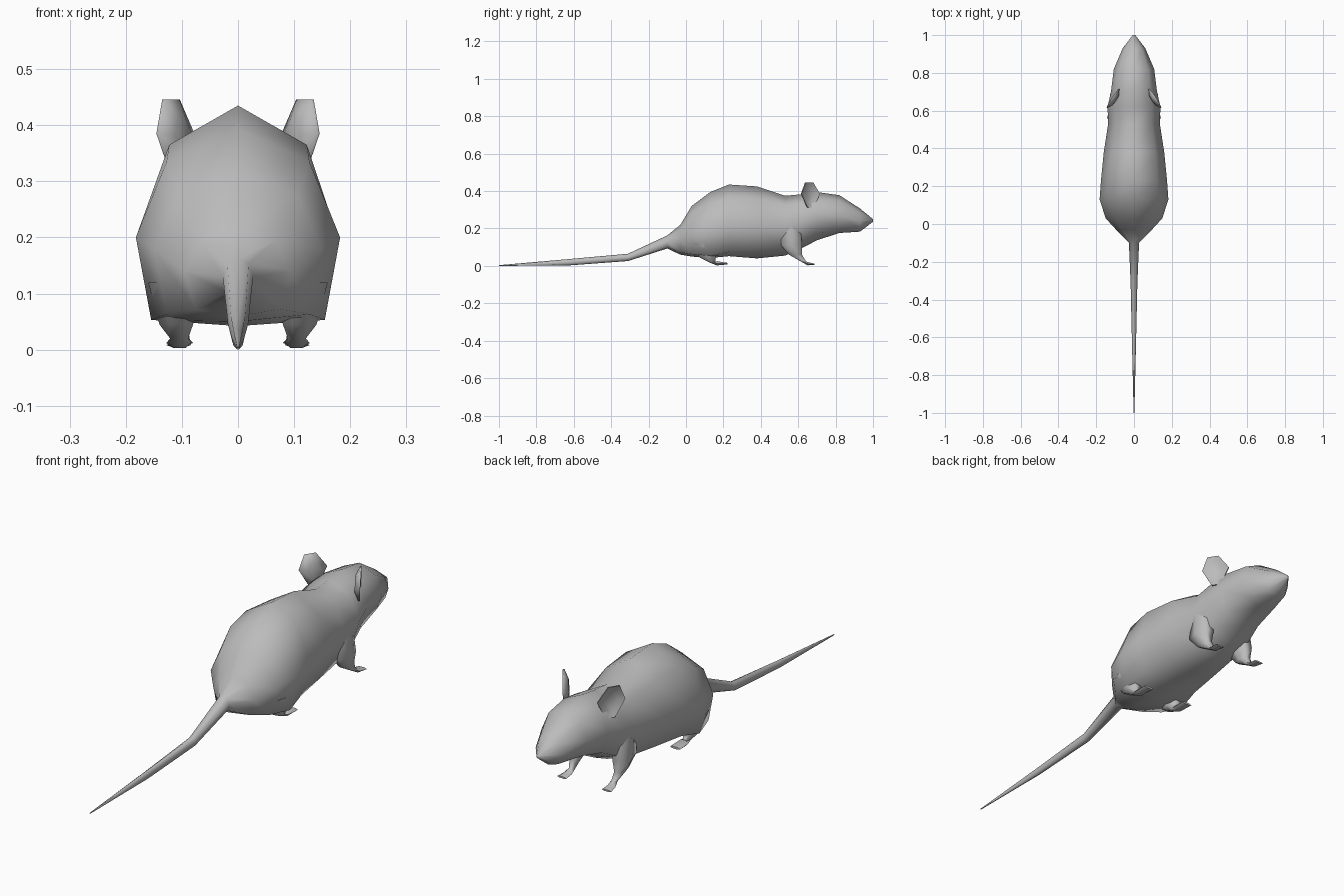
import bpy, bmesh, math
from mathutils import Vector

if "Cube" in bpy.data.objects:
    bpy.data.objects.remove(bpy.data.objects["Cube"])

grey = bpy.data.materials.new("grey fur")
grey.diffuse_color = (0.5, 0.5, 0.5, 1)
grey.use_nodes = True
grey.node_tree.nodes["Principled BSDF"].inputs["Base Color"].default_value = grey.diffuse_color


def loft(name, rings):
    """Skin a list of equal rings, cap both ends, shade smooth."""
    bm = bmesh.new()
    loops = [[bm.verts.new(p) for p in ring] for ring in rings]
    n = len(loops[0])
    for a, b in zip(loops, loops[1:]):
        for i in range(n):
            j = (i + 1) % n
            bm.faces.new((a[i], a[j], b[j], b[i]))
    bm.faces.new(loops[0])
    bm.faces.new(loops[-1])
    bmesh.ops.recalc_face_normals(bm, faces=bm.faces)
    me = bpy.data.meshes.new(name)
    bm.to_mesh(me)
    bm.free()
    me.materials.append(grey)
    ob = bpy.data.objects.new(name, me)
    bpy.context.collection.objects.link(ob)
    bpy.ops.object.select_all(action='DESELECT')
    ob.select_set(True)
    bpy.context.view_layer.objects.active = ob
    bpy.ops.object.shade_smooth_by_angle(angle=math.radians(75))
    return ob


def mirror_x(ob):
    ob.modifiers.new("mirror", 'MIRROR').use_axis[0] = True


def body_ring(y, top, mid, bottom, w, lx=0.75, lz=0.75):
    """Eight-sided section; lx, lz set how square the underside is."""
    up, down = top - mid, mid - bottom
    half = [(0.7 * w, mid + 0.69 * up), (w, mid), (lx * w, mid - lz * down)]
    return ([(0, y, top)] + [(x, y, z) for x, z in half] + [(0, y, bottom)]
            + [(-x, y, z) for x, z in reversed(half)])


# Body with head and tail: y, top, middle, bottom, half width, underside shape
sections = [
    (-1.0, .004, .002, 0, .002), (-.62, .037, .02, .003, .011),
    (-.31, .065, .045, .026, .018), (-.1, .163, .13, .093, .027),
    (-.03, .22, .14, .06, .095, .8, .85), (.03, .32, .18, .05, .15, .85, .9),
    (.13, .395, .2, .042, .182, .85, .93), (.23, .435, .21, .052, .175, .8, .85),
    (.38, .425, .21, .04, .16), (.53, .375, .21, .055, .137),
    (.62, .383, .24, .095, .14), (.7, .395, .27, .137, .122),
    (.82, .378, .27, .176, .107), (.93, .307, .24, .183, .06),
    (1.0, .25, .243, .236, .007)]
loft("body_and_tail", [body_ring(*s) for s in sections])


def leg(name, path):
    """Six-sided limb along (x, y, z, half width, half depth) with level foot."""
    rings = []
    for x, y, z, w, d, flat in path:
        ring = []
        for k in range(6):
            a = k * math.pi / 3
            c, s = math.cos(a) * w, math.sin(a) * d
            ring.append((x + c, y, z + s) if flat else (x + c, y + s, z))
        rings.append(ring)
    mirror_x(loft(name, rings))


# Legs: haunch or shoulder, ankle, then the foot pointing forward
leg("hind_legs", [(.115, .09, .12, .045, .07, False),
                  (.11, .115, .045, .03, .05, False),
                  (.105, .14, .02, .016, .022, False),
                  (.104, .165, .014, .022, .013, True),
                  (.104, .222, .012, .024, .005, True)])
leg("front_legs", [(.095, .56, .21, .04, .06, False),
                   (.105, .565, .11, .037, .065, False),
                   (.105, .585, .06, .022, .04, False),
                   (.1, .625, .026, .013, .018, False),
                   (.103, .65, .012, .018, .01, True),
                   (.106, .688, .008, .022, .004, True)])

# Ears: cupped hexagonal leaves facing forward and outward
across = Vector((.035, -.055, 0))
rise = Vector((.004, 0, .07))
out = Vector((.84, .54, 0))
centre = Vector((.112, .662, .378))
outline = [(-.35, -.95), (.25, -.95), (.85, .1), (.45, .97), (-.3, .97), (-.95, .1)]


def ear_ring(scale, shift):
    return [centre + across * u * scale + rise * v * scale + out * shift
            for u, v in outline]


mirror_x(loft("ears", [ear_ring(.5, -.018), ear_ring(1, -.002),
                       ear_ring(1, .004), ear_ring(.55, -.01)]))
